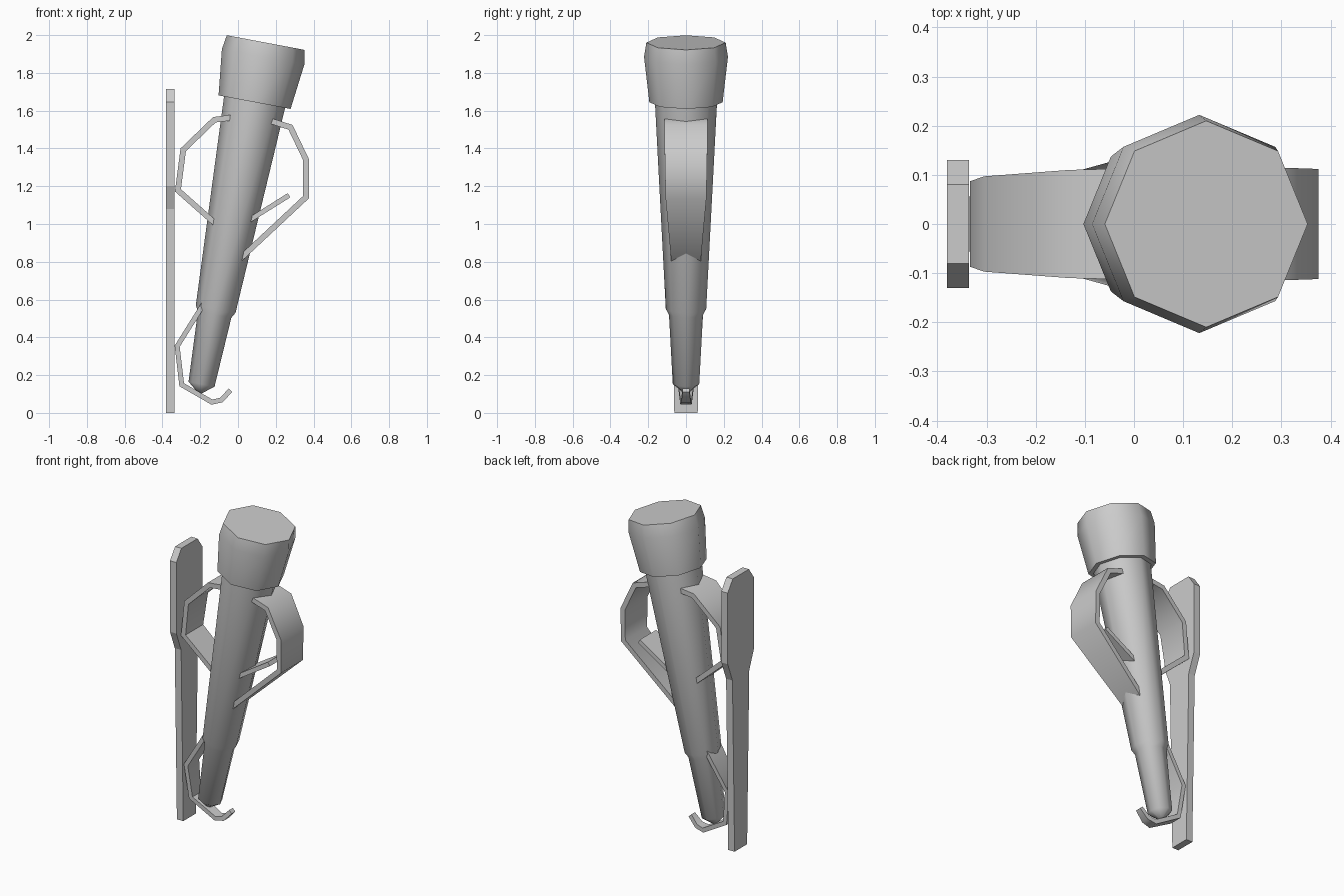
import bpy, bmesh, math
from mathutils import Vector, Matrix

if "Cube" in bpy.data.objects:
    bpy.data.objects.remove(bpy.data.objects["Cube"])

TILT = Matrix.Translation((-0.193, 0, 0.152)) @ Matrix.Rotation(math.radians(10.65), 4, 'Y')


def finish(name, bm, smooth=True):
    bmesh.ops.recalc_face_normals(bm, faces=bm.faces)
    mesh = bpy.data.meshes.new(name)
    bm.to_mesh(mesh)
    bm.free()
    ob = bpy.data.objects.new(name, mesh)
    bpy.context.collection.objects.link(ob)
    if smooth:
        bpy.ops.object.select_all(action='DESELECT')
        ob.select_set(True)
        bpy.context.view_layer.objects.active = ob
        bpy.ops.object.shade_smooth_by_angle(angle=math.radians(50))
    return ob


def bridge(bm, rings):
    # joins consecutive loops of vertices and caps both ends
    n = len(rings[0])
    for a, b in zip(rings, rings[1:]):
        for i in range(n):
            j = (i + 1) % n
            bm.faces.new((a[i], a[j], b[j], b[i]))
    bm.faces.new(rings[0][::-1])
    bm.faces.new(rings[-1])


def lathe(name, profile, sides=8):
    # eight-sided tapered body along the tilted torch axis
    bm = bmesh.new()
    rings = []
    for r, s in profile:
        rings.append([bm.verts.new(TILT @ Vector((r * math.cos(k * math.tau / sides),
                                                  r * math.sin(k * math.tau / sides), s)))
                      for k in range(sides)])
    bridge(bm, rings)
    return finish(name, bm)


def strap(name, path, t=0.03):
    # bent flat strip: path points are (x, z, half width)
    bm = bmesh.new()
    pts = [Vector((x, z)) for x, z, w in path]
    rings = []
    for i, (x, z, w) in enumerate(path):
        d0 = (pts[i] - pts[max(i - 1, 0)]).normalized()
        d1 = (pts[min(i + 1, len(pts) - 1)] - pts[i]).normalized()
        d = (d0 + d1).normalized()
        n = Vector((-d.y, d.x))
        ref = d1 if d1.length else d0
        n *= t / 2 / max(d.dot(ref), 0.5)
        rings.append([bm.verts.new((x + s * n.x, y, z + s * n.y))
                      for s, y in ((1, -w), (1, w), (-1, w), (-1, -w))])
    bridge(bm, rings)
    return finish(name, bm)


# torch body
lathe("shaft", [(0.004, -0.053), (0.07, 0), (0.09, 0.374), (0.107, 0.405), (0.165, 1.53)])
lathe("head", [(0.194, 1.519), (0.222, 1.763), (0.21, 1.84)])

# wall plate
bm = bmesh.new()
half = [(0.062, 0), (0.083, 1.08), (0.13, 1.2), (0.13, 1.645), (0.08, 1.715)]
outline = half + [(-y, z) for y, z in reversed(half)]
bridge(bm, [[bm.verts.new((x, y, z)) for y, z in outline] for x in (-0.38, -0.336)])
finish("wall_plate", bm, smooth=False)

# straps holding the torch
strap("upper_wall_strap", [(-0.01, 1.566, 0.113), (-0.125, 1.552, 0.11), (-0.29, 1.393, 0.097),
                           (-0.318, 1.178, 0.087), (-0.10, 0.985, 0.08)])
strap("front_strap", [(0.15, 1.553, 0.115), (0.278, 1.512, 0.115), (0.36, 1.341, 0.112),
                      (0.36, 1.142, 0.108), (0.01, 0.815, 0.078)])
strap("front_tongue", [(0.04, 1.008, 0.085), (0.27, 1.152, 0.08)], 0.026)
strap("lower_hook", [(-0.18, 0.58, 0.068), (-0.322, 0.353, 0.056), (-0.298, 0.149, 0.042),
                     (-0.138, 0.057, 0.03), (-0.088, 0.068, 0.025), (-0.04, 0.12, 0.018)], 0.026)
